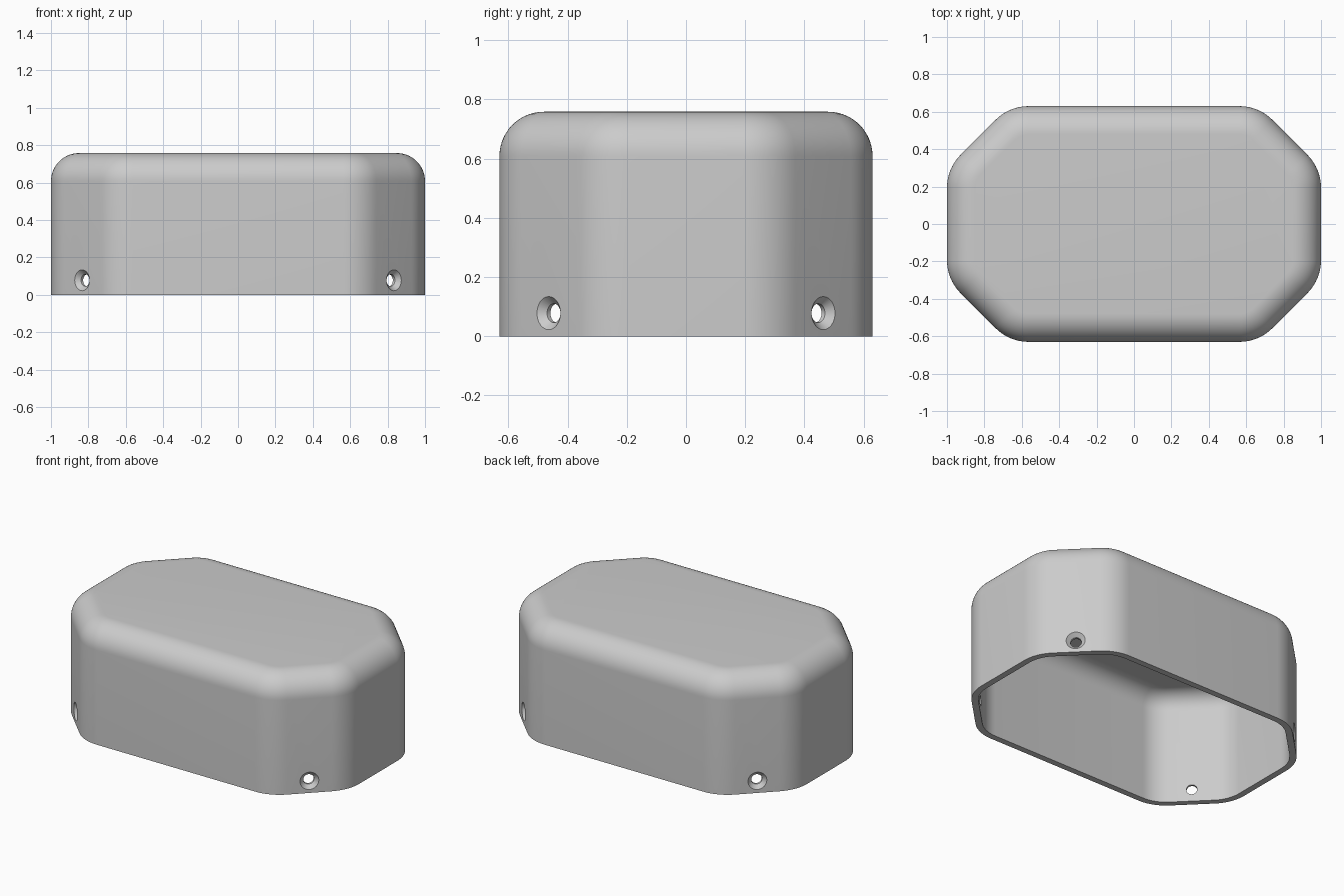
import bpy, bmesh
from math import pi, cos, sin, tan
from mathutils import Vector, Matrix

cube = bpy.data.objects.get("Cube")
if cube:
    bpy.data.objects.remove(cube, do_unlink=True)

HALF_X, HALF_Y, HEIGHT = 1.0, 0.63, 0.758
CHAMFER, CORNER_R, TOP_R = 0.333, 0.25, 0.15
WALL = 0.04
CORNER_STEPS, TOP_STEPS = 10, 14

grey = bpy.data.materials.new("light grey plastic")
grey.use_nodes = True
colour = (0.6, 0.6, 0.6, 1)
grey.diffuse_color = colour
grey.node_tree.nodes["Principled BSDF"].inputs["Base Color"].default_value = colour


def outline(inset):
    """Rounded octagon, counter-clockwise; insetting keeps the arc centres fixed."""
    t = CORNER_R * tan(pi / 8)
    r = CORNER_R - inset
    side = (HALF_X - CORNER_R, HALF_Y - CHAMFER - t)
    end = (HALF_X - CHAMFER - t, HALF_Y - CORNER_R)
    quarter = []
    for (cx, cy), start in ((side, 0), (end, pi / 4)):
        for i in range(CORNER_STEPS + 1):
            a = start + i / CORNER_STEPS * pi / 4
            quarter.append((cx + r * cos(a), cy + r * sin(a)))
    half = quarter + [(-x, y) for x, y in reversed(quarter)]
    return half + [(-x, -y) for x, y in half]


def skin(bm, wall):
    """Domed skin set in by the wall thickness; returns its rings from the rim up."""
    r = TOP_R - wall
    levels = [(wall, 0)]
    for i in range(TOP_STEPS + 1):
        a = i / TOP_STEPS * pi / 2
        levels.append((TOP_R - r * cos(a), HEIGHT - TOP_R + r * sin(a)))
    rings = [[bm.verts.new((x, y, z)) for x, y in outline(d)] for d, z in levels]
    for low, high in zip(rings, rings[1:]):
        join(bm, low, high)
    bm.faces.new(rings[-1])
    return rings


def join(bm, a, b):
    for i in range(len(a)):
        j = (i + 1) % len(a)
        bm.faces.new((a[i], a[j], b[j], b[i]))


def make_object(name, bm):
    bmesh.ops.recalc_face_normals(bm, faces=bm.faces)
    mesh = bpy.data.meshes.new(name)
    bm.to_mesh(mesh)
    bm.free()
    mesh.materials.append(grey)
    obj = bpy.data.objects.new(name, mesh)
    bpy.context.collection.objects.link(obj)
    return obj


# Hollow cover, open underneath
bm = bmesh.new()
outer, inner = skin(bm, 0), skin(bm, WALL)
join(bm, outer[0], inner[0])
cover = make_object("cover", bm)

# Countersunk screw-hole cutters through the four diagonal corners
HOLE_R, SINK_R, HOLE_Z, OUT = 0.032, 0.056, 0.078, 0.02
sink = SINK_R - HOLE_R
profile = [(SINK_R + OUT, OUT), (HOLE_R, -sink), (HOLE_R, -WALL - 0.04)]
bm = bmesh.new()
for sx in (-1, 1):
    for sy in (-1, 1):
        centre = Vector((sx * (HALF_X - CHAMFER / 2), sy * (HALF_Y - CHAMFER / 2), HOLE_Z))
        turn = Vector((sx, sy, 0)).to_track_quat('Z', 'Y').to_matrix().to_4x4()
        place = Matrix.Translation(centre) @ turn
        rings = [[bm.verts.new(place @ Vector((r * cos(k * pi / 16), r * sin(k * pi / 16), d)))
                  for k in range(32)] for r, d in profile]
        for a, b in zip(rings, rings[1:]):
            join(bm, a, b)
        bm.faces.new(rings[0])
        bm.faces.new(rings[-1])
cutter = make_object("screw_hole_cutter", bm)
cutter.hide_render = True

# Cut the holes, then smooth the fillets while keeping the rims crisp
mod = cover.modifiers.new("screw holes", 'BOOLEAN')
mod.operation = 'DIFFERENCE'
mod.solver = 'EXACT'
mod.object = cutter
bpy.ops.object.select_all(action='DESELECT')
cover.select_set(True)
bpy.context.view_layer.objects.active = cover
bpy.ops.object.modifier_apply(modifier=mod.name)
bpy.data.objects.remove(cutter, do_unlink=True)
bpy.ops.object.shade_smooth_by_angle(angle=pi / 6)
